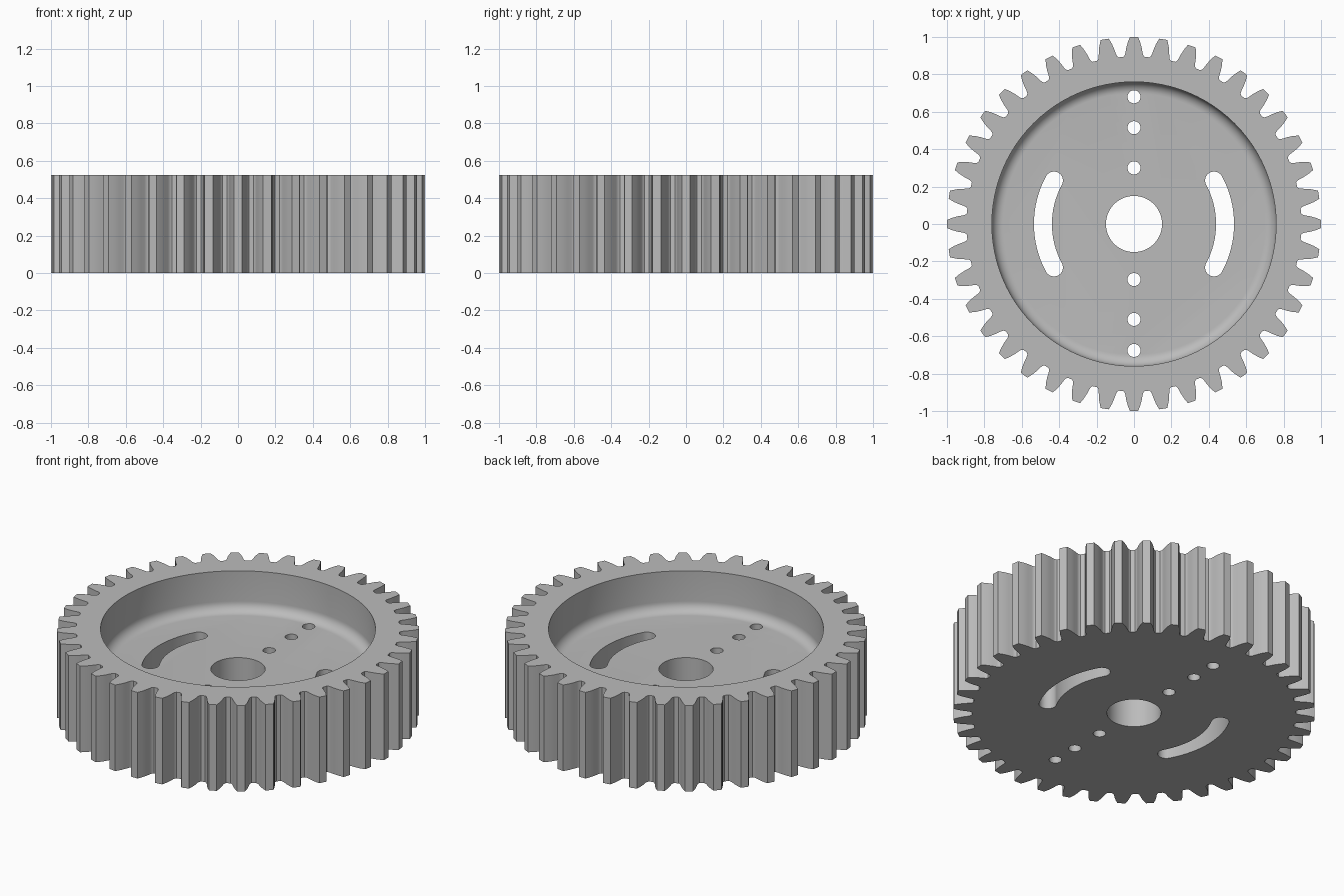
import bpy
import bmesh
from math import cos, sin, pi, radians

TEETH = 40
HEIGHT = 0.525
FLOOR = 0.28
POCKET_R = 0.76
FILLET = 0.06

if "Cube" in bpy.data.objects:
    bpy.data.objects.remove(bpy.data.objects["Cube"])

# Single grey material
grey = bpy.data.materials.new("plain grey")
grey.use_nodes = True
colour = (0.5, 0.5, 0.5, 1)
grey.diffuse_color = colour
grey.node_tree.nodes["Principled BSDF"].inputs["Base Color"].default_value = colour


def polar(r, a):
    return (r * cos(a), r * sin(a))


def new_object(name, bm):
    bmesh.ops.recalc_face_normals(bm, faces=bm.faces)
    mesh = bpy.data.meshes.new(name)
    bm.to_mesh(mesh)
    bm.free()
    mesh.materials.append(grey)
    obj = bpy.data.objects.new(name, mesh)
    bpy.context.collection.objects.link(obj)
    return obj


def prism(name, outline, z0, z1):
    """Closed outline extruded from z0 to z1."""
    bm = bmesh.new()
    face = bm.faces.new([bm.verts.new((x, y, z0)) for x, y in outline])
    top = bmesh.ops.extrude_face_region(bm, geom=[face])["geom"]
    bmesh.ops.translate(bm, vec=(0, 0, z1 - z0),
                        verts=[v for v in top if isinstance(v, bmesh.types.BMVert)])
    return new_object(name, bm)


def circle(r, cx=0, cy=0, n=32):
    return [(cx + r * cos(2 * pi * i / n), cy + r * sin(2 * pi * i / n)) for i in range(n)]


def slot(r, half_width, sweep, facing, n=16):
    """Curved slot with round ends, centred on the angle facing."""
    steps = [i / n for i in range(n + 1)]
    pts = [polar(r + half_width, facing + sweep * (2 * t - 1)) for t in steps]
    for side, rim in ((1, r - half_width), (-1, None)):
        end = facing + side * sweep
        cx, cy = polar(r, end)
        start = end if side == 1 else end + pi
        for t in steps[1:-1]:
            dx, dy = polar(half_width, start + pi * t)
            pts.append((cx + dx, cy + dy))
        if rim:
            pts += [polar(rim, facing - sweep * (2 * t - 1)) for t in steps]
    return pts


# Toothed body: half a tooth as (radius, degrees from its centre line)
half_tooth = [(1.0, 1.25), (0.97, 2.0), (0.94, 2.55), (0.915, 2.9),
              (0.902, 3.2), (0.895, 3.7)]
tooth = [(r, -a) for r, a in reversed(half_tooth)] + half_tooth
outline = [polar(r, pi / 2 + 2 * pi * k / TEETH + radians(a))
           for k in range(TEETH) for r, a in tooth]
gear = prism("gear_body", outline, 0, HEIGHT)

# Round pocket with a filleted floor edge, as a stack of rings
bm = bmesh.new()
profile = [(POCKET_R - FILLET * (1 - sin(t)), FLOOR + FILLET * (1 - cos(t)))
           for t in (pi / 2 * i / 8 for i in range(9))]
profile.append((POCKET_R, HEIGHT + 0.1))
rings = [[bm.verts.new((x, y, z)) for x, y in circle(r, n=96)] for r, z in profile]
bm.faces.new(rings[0])
bm.faces.new(rings[-1])
for low, high in zip(rings, rings[1:]):
    for i in range(len(low)):
        bm.faces.new((low[i - 1], low[i], high[i], high[i - 1]))
cutters = [new_object("pocket_cutter", bm)]

# Bore, row of small holes and the two curved slots
holes = [("bore_cutter", circle(0.15, n=64))]
holes += [("small_hole_cutter", circle(0.035, 0, y))
          for y in (0.68, 0.515, 0.3, -0.297, -0.51, -0.676)]
holes += [("slot_cutter", slot(0.487, 0.048, radians(28.5), facing)) for facing in (0, pi)]
cutters += [prism(name, pts, -0.1, HEIGHT) for name, pts in holes]

# Cut the body and drop the cutters
bpy.context.view_layer.objects.active = gear
gear.select_set(True)
for cutter in cutters:
    cutter.hide_render = True
    cut = gear.modifiers.new("cut", "BOOLEAN")
    cut.operation = "DIFFERENCE"
    cut.solver = "EXACT"
    cut.object = cutter
    bpy.ops.object.modifier_apply(modifier=cut.name)
    bpy.data.objects.remove(cutter)

bpy.ops.object.shade_smooth_by_angle(angle=radians(30))
